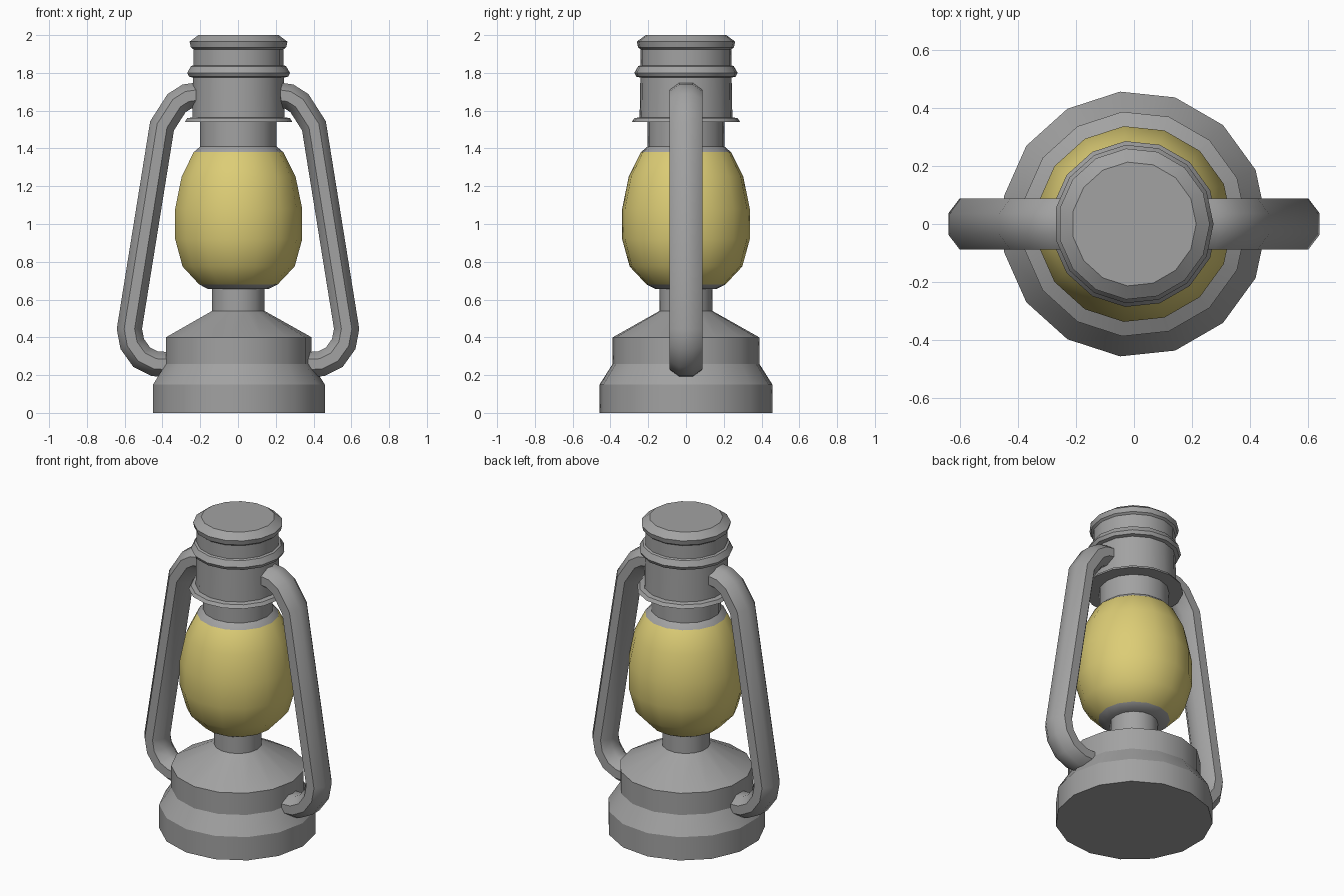
import bpy, bmesh, math
from mathutils import Vector

cube = bpy.data.objects.get("Cube")
if cube:
    bpy.data.objects.remove(cube, do_unlink=True)


def material(name, rgb):
    mat = bpy.data.materials.new(name)
    mat.use_nodes = True
    mat.diffuse_color = (*rgb, 1)
    mat.node_tree.nodes["Principled BSDF"].inputs["Base Color"].default_value = (*rgb, 1)
    return mat


METAL = material("grey metal", (0.36, 0.36, 0.36))
GLASS = material("warm yellow glass", (0.72, 0.61, 0.18))
SIDES = 15


def finish(name, bm, mats, angle):
    bmesh.ops.recalc_face_normals(bm, faces=bm.faces)
    mesh = bpy.data.meshes.new(name)
    bm.to_mesh(mesh)
    bm.free()
    for mat in mats:
        mesh.materials.append(mat)
    obj = bpy.data.objects.new(name, mesh)
    bpy.context.collection.objects.link(obj)
    bpy.ops.object.select_all(action='DESELECT')
    obj.select_set(True)
    bpy.context.view_layer.objects.active = obj
    bpy.ops.object.shade_smooth_by_angle(angle=math.radians(angle))
    return obj


def skin(bm, rings):
    """Bridge consecutive rings with quads and cap both ends."""
    loops = [[bm.verts.new(p) for p in ring] for ring in rings]
    n = len(loops[0])
    for a, b in zip(loops, loops[1:]):
        for i in range(n):
            j = (i + 1) % n
            bm.faces.new((a[i], a[j], b[j], b[i]))
    bm.faces.new(loops[0][::-1])
    bm.faces.new(loops[-1])


def lathe(name, profile, mats=(METAL,), angle=30, rule=None):
    bm = bmesh.new()
    turn = [math.tau * i / SIDES for i in range(SIDES)]
    skin(bm, [[(r * math.cos(a), r * math.sin(a), z) for a in turn] for r, z in profile])
    if rule:
        for f in bm.faces:
            f.material_index = rule(f.calc_center_median().z)
    return finish(name, bm, mats, angle)


# Fuel tank with its sloped shoulder and burner neck
lathe("fuel_tank", [(0.46, 0), (0.46, 0.15), (0.39, 0.26), (0.39, 0.40),
                    (0.14, 0.54), (0.14, 0.655)])

# Glass globe, with metal collars at its two ends
lathe("globe", [(0.16, 0.655), (0.21, 0.68), (0.30, 0.775), (0.34, 0.92), (0.34, 1.08),
                (0.305, 1.25), (0.24, 1.38), (0.205, 1.41)],
      (METAL, GLASS), 35, lambda z: int(0.68 < z < 1.38))

# Chimney: throat, lower flange, housing, ring, neck and cap
lathe("chimney", [(0.205, 1.405), (0.205, 1.54), (0.288, 1.54), (0.275, 1.56),
                  (0.247, 1.565), (0.243, 1.775), (0.265, 1.78), (0.275, 1.80),
                  (0.255, 1.835), (0.242, 1.84), (0.242, 1.925), (0.255, 1.935),
                  (0.262, 1.965), (0.215, 2.0)])

# Side tubes: octagonal section swept along a bent path, mirrored left and right
PATH = [Vector(p) for p in [(0.2, 1.685), (0.27, 1.675), (0.325, 1.64), (0.402, 1.52),
                            (0.575, 0.445), (0.56, 0.365), (0.51, 0.295),
                            (0.44, 0.26), (0.34, 0.255)]]
HALF_DEPTH, HALF_WIDTH = 0.088, 0.066
CORNER = 1 / math.cos(math.pi / 8)


def side_tube(name, side):
    rings = []
    for i, p in enumerate(PATH):
        before = (p - PATH[max(i - 1, 0)]).normalized()
        after = (PATH[min(i + 1, len(PATH) - 1)] - p).normalized()
        t = (before + after).normalized()
        # Widen at bends so the tube keeps its thickness
        across = Vector((t.y, -t.x)) * HALF_WIDTH / max(t.dot(before), t.dot(after))
        ring = []
        for k in range(8):
            a = math.pi / 8 + k * math.pi / 4
            q = p + across * math.cos(a) * CORNER
            ring.append((side * q.x, HALF_DEPTH * CORNER * math.sin(a), q.y))
        rings.append(ring)
    bm = bmesh.new()
    skin(bm, rings)
    return finish(name, bm, (METAL,), 50)


for label, sign in (("left", 1), ("right", -1)):
    side_tube(label + "_side_tube", sign)
